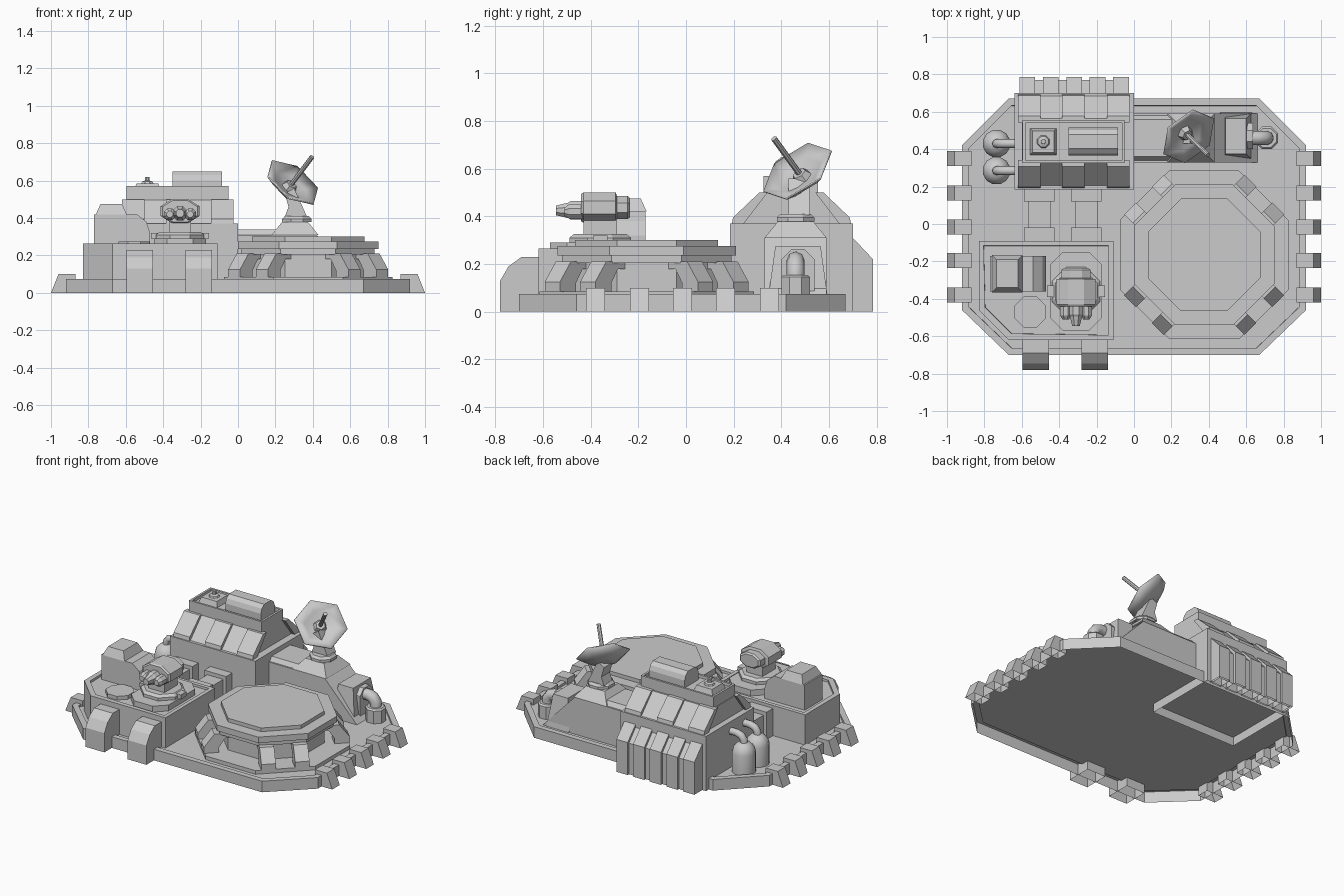
import bpy, bmesh, math
from mathutils import Vector

if "Cube" in bpy.data.objects:
    bpy.data.objects.remove(bpy.data.objects["Cube"])

def finish(name, bm, loc=(0, 0, 0), direction=None):
    bmesh.ops.recalc_face_normals(bm, faces=bm.faces)
    me = bpy.data.meshes.new(name)
    bm.to_mesh(me)
    bm.free()
    ob = bpy.data.objects.new(name, me)
    ob.location = loc
    if direction:
        ob.rotation_euler = Vector(direction).to_track_quat('Z', 'Y').to_euler()
    bpy.context.collection.objects.link(ob)
    return ob

def prism(name, pts, a, b, axis='z', rim=0, drop=0):
    """Extrude a 2D outline along an axis, open underneath; optional sunken top inside a rim."""
    put = {'z': lambda p, t: (p[0], p[1], t),
           'x': lambda p, t: (t, p[0], p[1]),
           'y': lambda p, t: (p[0], t, p[1])}[axis]
    bm = bmesh.new()
    lo = [bm.verts.new(put(p, a)) for p in pts]
    hi = [bm.verts.new(put(p, b)) for p in pts]
    n = len(pts)
    bottom = bm.faces.new(lo)
    top = bm.faces.new(hi)
    for i in range(n):
        j = (i + 1) % n
        bm.faces.new((lo[i], lo[j], hi[j], hi[i]))
    bmesh.ops.recalc_face_normals(bm, faces=bm.faces)
    if rim:
        bmesh.ops.inset_region(bm, faces=[top], thickness=rim)
        bmesh.ops.inset_region(bm, faces=[top], thickness=0.001)
        for v in top.verts:
            v.co.z -= drop
    z0 = min(v.co.z for v in bm.verts)
    under = [f for f in bm.faces if all(v.co.z < z0 + 1e-5 for v in f.verts)]
    bmesh.ops.delete(bm, geom=under, context='FACES_ONLY')
    return finish(name, bm)

def box(name, x0, x1, y0, y1, z0, z1, **kw):
    return prism(name, [(x0, y0), (x1, y0), (x1, y1), (x0, y1)], z0, z1, **kw)

def frustum(name, x0, x1, y0, y1, z0, z1, inset):
    ob = box(name, x0, x1, y0, y1, z0, z1)
    cx, cy = (x0 + x1) / 2, (y0 + y1) / 2
    for v in ob.data.vertices:
        if v.co.z > (z0 + z1) / 2:
            v.co.x -= math.copysign(inset, v.co.x - cx)
            v.co.y -= math.copysign(inset, v.co.y - cy)
    return ob

def lathe(name, n, profile, loc, direction=None, phase=0.5, smooth=False, cap=False):
    """Stack rings of n sides from (radius, height) pairs; the start is open unless capped."""
    bm = bmesh.new()
    rings = [[bm.verts.new((r * math.cos((i + phase) * math.tau / n),
                            r * math.sin((i + phase) * math.tau / n), z))
              for i in range(n)] for r, z in profile]
    for a, b in zip(rings, rings[1:]):
        for i in range(n):
            j = (i + 1) % n
            bm.faces.new((a[i], a[j], b[j], b[i]))
    if cap:
        bm.faces.new(rings[0])
    bm.faces.new(rings[-1])
    for f in bm.faces:
        f.smooth = smooth and len(f.verts) == 4
    return finish(name, bm, loc, direction)

def tube(name, pts, r):
    cu = bpy.data.curves.new(name, 'CURVE')
    cu.dimensions, cu.bevel_depth, cu.bevel_resolution = '3D', r, 2
    sp = cu.splines.new('POLY')
    sp.points.add(len(pts) - 1)
    for p, c in zip(sp.points, pts):
        p.co = (*c, 1)
    bpy.context.collection.objects.link(bpy.data.objects.new(name, cu))

# Base plate with raised rim, hollow underneath
F = .06  # floor height
base = [(-.67, -.70), (.67, -.70), (.92, -.46), (.92, .42), (.67, .67), (-.67, .67), (-.92, .42), (-.92, -.46)]
prism("base_plate", base, 0, .075, rim=.04, drop=.075 - F)

# Edge teeth on both sides
for s in (-1, 1):
    for y in (-.38, -.195, -.015, .165, .35):
        prism("edge_tooth", [(s * .87, 0), (s, 0), (s * .96, .10), (s * .87, .10)], y - .04, y + .04, 'y')

# Landing pad: foot, drum, deck
PX, PY = .375, -.165
k = 1 / math.cos(math.pi / 8)
lathe("pad_foot", 8, [(.45 * k, F), (.45 * k, .085)], (PX, PY, 0))
lathe("pad_drum", 8, [(.30 * k, .085), (.30 * k, .205), (.355 * k, .205), (.355 * k, .235)], (PX, PY, 0))
lathe("pad_deck", 8, [(.355 * k, .235), (.375 * k, .235), (.375 * k, .275), (.30 * k, .275), (.30 * k, .30)], (PX, PY, 0))

# Paired struts on the four diagonal sides of the pad
for q in range(4):
    for side in (-.105, .105):
        ob = prism("pad_strut", [(.36, .085), (.455, .085), (.455, .125), (.39, .21), (.28, .21), (.28, .18), (.32, .18), (.36, .12)],
                   side - .045, side + .045, 'y')
        ob.location = (PX, PY, 0)
        ob.rotation_euler.z = math.pi / 4 + q * math.pi / 2

# Front gun block with chamfered corner and sunken roof
prism("gun_block", [(-.67, -.62), (-.11, -.62), (-.11, -.09), (-.83, -.09), (-.83, -.46)], F, .265, rim=.037, drop=.015)
for x in (-.525, -.21):
    prism("front_buttress", [(-.61, 0), (-.78, 0), (-.78, .13), (-.745, .19), (-.69, .23), (-.61, .23)], x - .07, x + .07, 'x')

# Cabin on the block
prism("cabin", [(-.77, .25), (-.77, .42), (-.54, .42), (-.49, .38), (-.47, .32), (-.47, .25)], -.36, -.17, 'y')
frustum("cabin_cap", -.76, -.595, -.365, -.165, .42, .475, .025)
lathe("roof_hatch", 8, [(.09, .25), (.09, .275)], (-.555, -.47, 0))

# Gun turret
c = .07
prism("turret_plinth", [(-.45 + c, -.57), (-.17 - c, -.57), (-.17, -.57 + c), (-.17, -.15 - c), (-.17 - c, -.15),
                        (-.45 + c, -.15), (-.45, -.15 - c), (-.45, -.57 + c)], .25, .29)
lathe("turret_ring", 8, [(.14, .29), (.14, .31), (.12, .325)], (-.31, -.36, 0))
box("turret_post", -.37, -.25, -.43, -.29, .325, .39)
for s in (-1, 1):
    box("turret_lug", -.31 + s * .13 - .025, -.31 + s * .13 + .025, -.39, -.33, .29, .32)
    lathe("side_barrel", 8, [(.033, 0), (.033, .07), (.018, .09)], (-.31 + s * .055, -.42, .42), (0, -1, 0))
head = lathe("turret_head", 8, [(.07, 0), (.085, .01), (.085, .055), (.112, .06), (.112, .195), (.10, .205)],
             (-.31, -.235, .437), (0, -1, 0), cap=True)
head.scale = (1, .62, 1)
lathe("main_barrel", 8, [(.042, 0), (.042, .05), (.035, .06), (.022, .11)], (-.31, -.435, .425), (0, -1, 0))

# Ducts between gun block and tower
for x in (-.507, -.255):
    box("duct", x - .06, x + .06, -.09, .185, F, .22)
    for y in (-.055, .155):
        box("duct_collar", x - .082, x + .082, y - .035, y + .035, F, .245)

# Main tower: body, sloped shoulders, crown tray
box("tower_body", -.64, 0, .185, .70, 0, .37)
prism("tower_shoulder", [(.205, .37), (.685, .37), (.565, .495), (.325, .495)], -.60, -.05, 'x')
box("tower_crown", -.595, -.05, .325, .555, .495, .57, rim=.02, drop=.02)
for x in (-.56, -.325, -.085):
    for s in (-1, 1):
        prism("shoulder_panel", [(.4425 + s * a, z) for a, z in ((.25, .37), (.245, .395), (.135, .50), (.10, .50), (.2, .37))],
              x - .06, x + .06, 'x')
prism("roof_tank", [(.44 + .075 * a, z) for a, z in ((-1, .55), (1, .55), (1, .60), (.85, .63), (.5, .65), (-.5, .65), (-.85, .63), (-1, .60))],
      -.35, -.085, 'x')
frustum("antenna_base", -.555, -.415, .37, .51, .55, .585, .012)
lathe("antenna_spike", 8, [(.035, .585), (.03, .595), (.014, .60), (.012, .62)], (-.485, .44, 0))

# Rear ribs
prism("rear_panel", [(.70, 0), (.77, 0), (.77, .21), (.70, .29)], -.60, -.04, 'x')
for i in range(5):
    x = -.57 + i * .125
    prism("rear_rib", [(.69, 0), (.785, 0), (.785, .22), (.70, .31), (.69, .31)], x - .042, x + .042, 'x')

# Side tanks with elbow pipes into the tower
for y in (.43, .285):
    lathe("side_tank", 12, [(.075, F), (.075, .19), (.065, .225), (.04, .25), (.015, .258)], (-.735, y, 0), smooth=True)
    tube("tank_pipe", [(-.735, y, .23), (-.735, y, .27), (-.715, y, .295), (-.68, y, .305), (-.63, y, .305)], .024)

# Low wing right of the tower, with a 45 degree end
prism("wing_body", [(0, F), (.66, F), (.42, .31), (0, .31)], .33, .59, 'y')
frustum("wing_roof", -.02, .24, .34, .58, .31, .338, .02)
frustum("dish_mount", .18, .43, .33, .59, .31, .378, .055)

# Hatch housing on the sloped end, with vent pipe
frustum("vent_housing", .46, .63, .345, .595, F, .275, .03)
prism("end_arch", [(.40, F), (.54, F), (.54, .22), (.50, .26), (.44, .26), (.40, .22)], .57, .635, 'x')
lathe("vent_stub", 8, [(.065, F), (.065, .145), (.055, .155)], (.71, .46, 0))
tube("vent_pipe", [(.59, .46, .215), (.66, .46, .215), (.69, .46, .205), (.71, .46, .18), (.71, .46, .14)], .038)

# Dish antenna
lathe("dish_turntable", 8, [(.085, .378), (.085, .395), (.07, .41)], (.315, .46, 0))
prism("dish_post", [(.25, .405), (.37, .405), (.345, .46), (.30, .56), (.25, .53), (.27, .46)], .43, .52, 'y')
aim = Vector((.52, -.50, .69)).normalized()
C = Vector((.287, .474, .582))
lathe("dish", 6, [(.05, -.045), (.11, -.03), (.168, .008), (.166, .016), (.10, -.014), (.045, -.028)], C, aim,
      phase=.75, smooth=True, cap=True)
lathe("dish_hub", 6, [(.045, -.03), (.03, 0)], C, aim)
lathe("dish_feed", 8, [(.013, -.03), (.013, .21)], C, aim)
